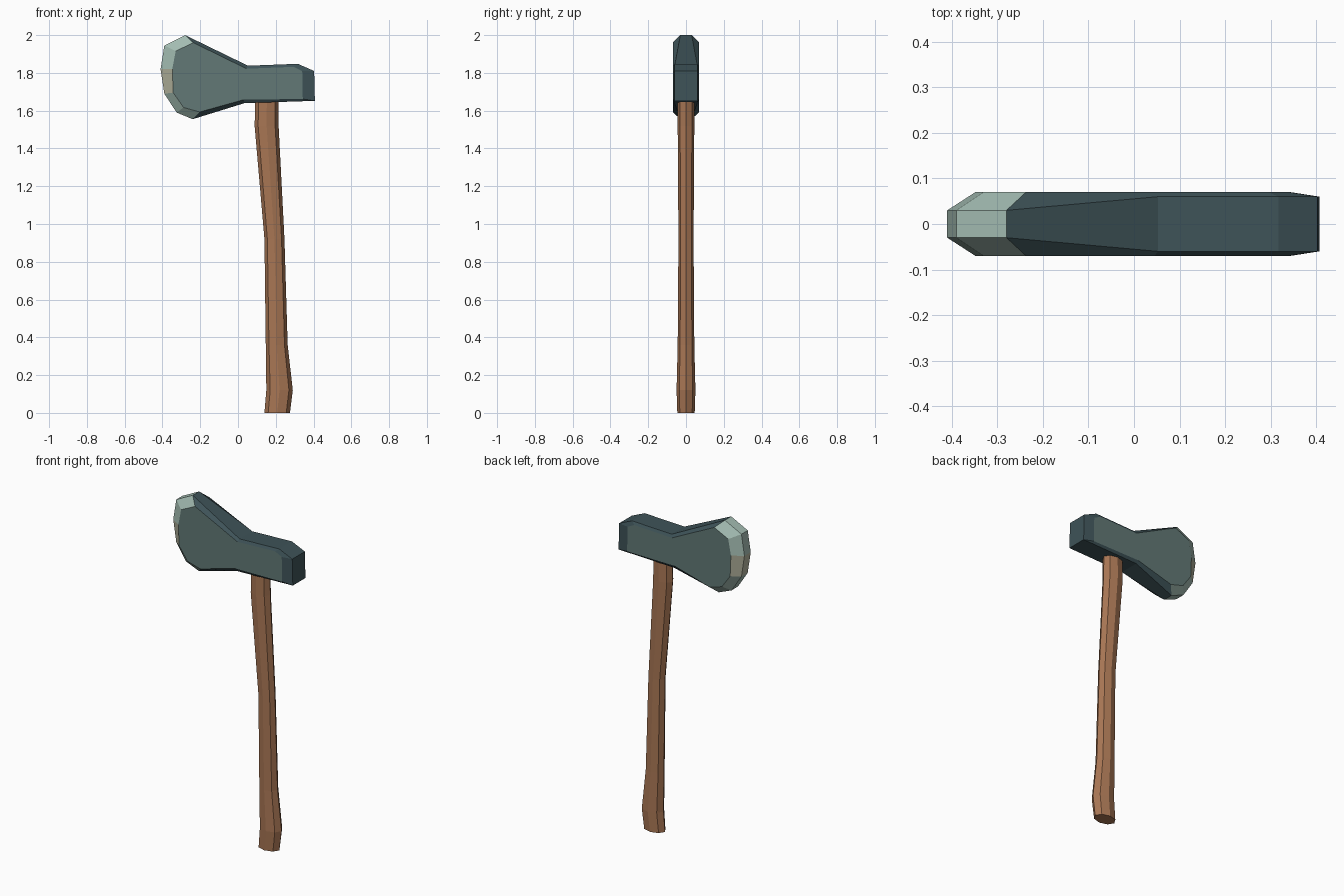
import bpy, bmesh, math

cube = bpy.data.objects.get("Cube")
if cube:
    bpy.data.objects.remove(cube, do_unlink=True)


def material(name, srgb):
    """Flat colour given as 0-255 display values, stored linear."""
    colour = [((c / 255 + 0.055) / 1.055) ** 2.4 for c in srgb] + [1]
    mat = bpy.data.materials.new(name)
    mat.use_nodes = True
    mat.diffuse_color = colour
    bsdf = mat.node_tree.nodes["Principled BSDF"]
    bsdf.inputs["Base Color"].default_value = colour
    bsdf.inputs["Roughness"].default_value = 0.8
    return mat


dark_steel = material("dark steel", (62, 83, 88))
side_steel = material("grey green steel", (98, 121, 118))
edge_steel = material("pale edge steel", (163, 188, 178))
worn_steel = material("worn beige steel", (180, 180, 158))
wood = material("brown wood", (168, 118, 84))


def finish(name, bm, mats):
    bmesh.ops.recalc_face_normals(bm, faces=bm.faces)
    mesh = bpy.data.meshes.new(name)
    bm.to_mesh(mesh)
    bm.free()
    for mat in mats:
        mesh.materials.append(mat)
    obj = bpy.data.objects.new(name, mesh)
    bpy.context.collection.objects.link(obj)
    return obj


# Axe head: outer rim and raised side outline, starting along the blade
BLADE_SEGMENTS, WORN = 5, 2
rim = [(-0.28, 2.0), (-0.39, 1.945), (-0.41, 1.82), (-0.39, 1.69),
       (-0.325, 1.59), (-0.24, 1.555), (0.035, 1.64), (0.407, 1.652),
       (0.403, 1.81), (0.317, 1.848), (0.053, 1.838)]
side = [(-0.237, 1.96), (-0.33, 1.915), (-0.348, 1.82), (-0.343, 1.695),
        (-0.288, 1.617), (-0.203, 1.593), (0.03, 1.658), (0.343, 1.662),
        (0.34, 1.81), (0.295, 1.832), (0.045, 1.822)]

bm = bmesh.new()
loops = []
for sign, outline, is_rim in ((-1, side, False), (-1, rim, True),
                              (1, rim, True), (1, side, False)):
    loop = []
    for i, (x, z) in enumerate(outline):
        depth = 0.07 if not is_rim else 0.03 if i <= BLADE_SEGMENTS else 0.06
        loop.append(bm.verts.new((x, sign * depth, z)))
    loops.append(loop)

for a, b in zip(loops, loops[1:]):
    for i in range(len(rim)):
        j = (i + 1) % len(rim)
        face = bm.faces.new((a[i], a[j], b[j], b[i]))
        if i < BLADE_SEGMENTS:
            face.material_index = 3 if i == WORN else 2
for loop in (loops[0], loops[-1]):
    bm.faces.new(loop).material_index = 1
finish("axe_head", bm, [dark_steel, side_steel, edge_steel, worn_steel])

# Handle: eight-sided bent shaft, rings of (z, left x, right x, half depth)
rings = [(0, 0.14, 0.275, 0.046), (0.12, 0.15, 0.29, 0.05),
         (0.36, 0.147, 0.263, 0.044), (0.92, 0.14, 0.246, 0.04),
         (1.52, 0.088, 0.215, 0.044), (1.72, 0.093, 0.213, 0.044)]
bm = bmesh.new()
previous = None
for z, left, right, depth in rings:
    mid, half = (left + right) / 2, (right - left) / 2
    ring = [bm.verts.new((mid + half * math.cos(k * math.pi / 4),
                          depth * math.sin(k * math.pi / 4), z))
            for k in range(8)]
    if previous:
        for k in range(8):
            n = (k + 1) % 8
            bm.faces.new((previous[k], previous[n], ring[n], ring[k]))
    else:
        bm.faces.new(ring)
    previous = ring
bm.faces.new(previous)
finish("handle", bm, [wood])
